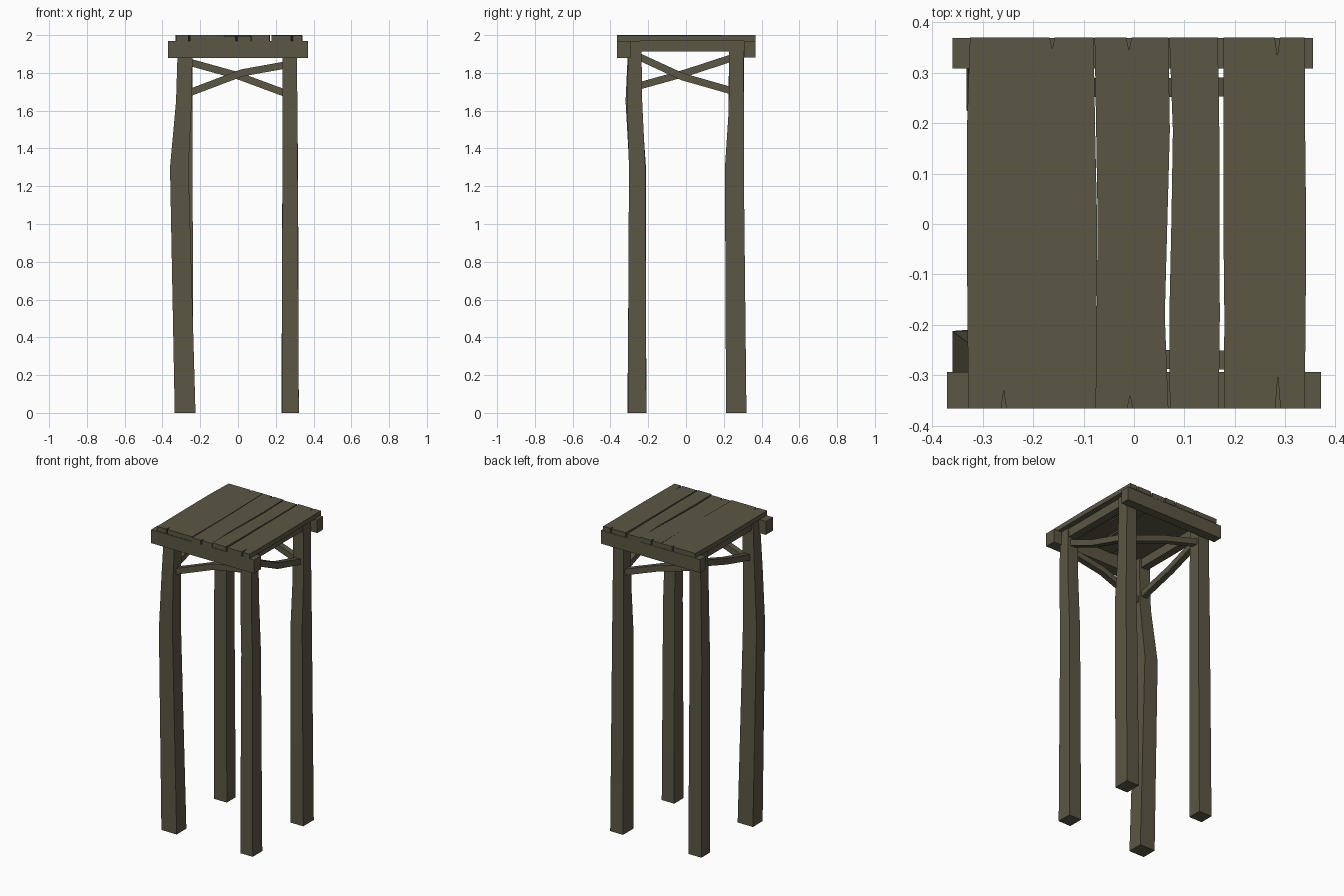
import bpy, bmesh
from mathutils import Vector

if "Cube" in bpy.data.objects:
    bpy.data.objects.remove(bpy.data.objects["Cube"])

wood = bpy.data.materials.new("weathered brown wood")
wood.diffuse_color = (0.105, 0.095, 0.058, 1)
wood.use_nodes = True
wood.node_tree.nodes["Principled BSDF"].inputs["Base Color"].default_value = wood.diffuse_color


def finish(name, bm, smooth=True):
    bmesh.ops.recalc_face_normals(bm, faces=bm.faces)
    me = bpy.data.meshes.new(name)
    bm.to_mesh(me)
    bm.free()
    me.materials.append(wood)
    ob = bpy.data.objects.new(name, me)
    bpy.context.collection.objects.link(ob)
    if smooth:
        bpy.context.view_layer.objects.active = ob
        ob.select_set(True)
        bpy.ops.object.shade_smooth_by_angle(angle=0.6)
        ob.select_set(False)
    return ob


def loft(name, rings):
    """Skin a list of four-point rings and cap both ends."""
    bm = bmesh.new()
    vs = [[bm.verts.new(p) for p in r] for r in rings]
    for a, b in zip(vs, vs[1:]):
        for i in range(4):
            j = (i + 1) % 4
            bm.faces.new((a[i], a[j], b[j], b[i]))
    bm.faces.new(vs[0])
    bm.faces.new(vs[-1])
    return finish(name, bm)


def leg(name, sections):
    """Sections: z, x0, x1, y0, y1."""
    loft(name, [[(x0, y0, z), (x1, y0, z), (x1, y1, z), (x0, y1, z)]
                for z, x0, x1, y0, y1 in sections])


def box(name, x0, x1, y0, y1, z0, z1):
    leg(name, [(z0, x0, x1, y0, y1), (z1, x0, x1, y0, y1)])


def brace(name, pts, w=0.019):
    """Square stick through points, mostly horizontal."""
    pts = [Vector(p) for p in pts]
    d = (pts[-1] - pts[0]).normalized()
    side = d.cross(Vector((0, 0, 1))).normalized()
    up = side.cross(d)
    loft(name, [[p + side * w * a + up * w * b
                 for a, b in ((-1, -1), (1, -1), (1, 1), (-1, 1))] for p in pts])


# legs, the front left one crooked
leg("front_left_leg", [(0, -.335, -.225, -.31, -.21), (1.3, -.36, -.262, -.30, -.212),
                       (1.65, -.328, -.245, -.32, -.236), (1.97, -.318, -.24, -.305, -.236)])
leg("front_right_leg", [(0, .232, .322, -.308, -.21), (1.3, .235, .316, -.302, -.215),
                        (1.65, .235, .314, -.312, -.232), (1.97, .236, .312, -.305, -.236)])
leg("back_left_leg", [(0, -.332, -.238, .225, .316), (1.3, -.328, -.24, .222, .306),
                      (1.97, -.318, -.24, .228, .306)])
leg("back_right_leg", [(0, .23, .322, .212, .32), (1.3, .235, .318, .206, .306),
                       (1.6, .236, .314, .226, .306), (1.97, .236, .31, .228, .305)])

# beams and rails under the top
box("front_beam", -.37, .37, -.365, -.293, 1.88, 1.968)
box("back_beam", -.36, .355, .308, .368, 1.882, 1.968)
for s, n in ((-1, "left"), (1, "right")):
    xs = sorted((s * .255, s * .305))
    box(n + "_side_rail", *xs, -.30, .315, 1.912, 1.972)

# one slanted, slightly bent brace per side
brace("front_brace", [(-.27, -.27, 1.69), (.02, -.268, 1.80), (.27, -.27, 1.845)])
brace("back_brace", [(-.27, .272, 1.86), (.0, .27, 1.785), (.27, .272, 1.685)])
brace("right_brace", [(.272, -.27, 1.895), (.285, -.02, 1.78), (.272, .26, 1.70)])
brace("left_brace", [(-.275, -.27, 1.725), (-.28, .0, 1.80), (-.275, .26, 1.885)])


def plank(name, left, right, front_notch, back_notch, drop):
    """Edges sampled front to back; notches are (x, depth)."""
    y0, y1 = -.365, .369
    ys = [y0 + (y1 - y0) * i / (len(left) - 1) for i in range(len(left))]
    out = list(zip(right, ys))
    if back_notch:
        x, d = back_notch
        out += [(x + .005, y1), (x, y1 - d), (x - .005, y1)]
    out += list(zip(left, ys))[::-1]
    if front_notch:
        x, d = front_notch
        out += [(x - .005, y0), (x, y0 + d), (x + .005, y0)]
    bm = bmesh.new()

    def z(y):
        t = (y - y0) / (y1 - y0)
        return 2 - drop[0] * (1 - t) - drop[1] * t
    top = [bm.verts.new((x, y, z(y))) for x, y in out]
    low = [bm.verts.new((x, y, z(y) - .03)) for x, y in out]
    bm.faces.new(top)
    bm.faces.new(low[::-1])
    n = len(out)
    for i in range(n):
        j = (i + 1) % n
        bm.faces.new((top[i], low[i], low[j], top[j]))
    finish(name, bm, False)


# worn top planks with split ends
plank("top_plank_1", (-.328, -.33, -.331, -.331, -.325), (-.075, -.074, -.073, -.077, -.08),
      (-.258, .035), (-.162, .022), (0, 0))
plank("top_plank_2", (-.075, -.074, -.072, -.075, -.078), (.068, .061, .066, .071, .068),
      (-.008, .026), (-.01, .026), (.006, 0))
plank("top_plank_3", (.071, .07, .074, .077, .07), (.168, .17, .169, .169, .166),
      None, None, (0, .004))
plank("top_plank_4", (.178, .179, .177, .177, .177), (.338, .34, .341, .339, .338),
      (.285, .065), (.284, .036), (.003, 0))
